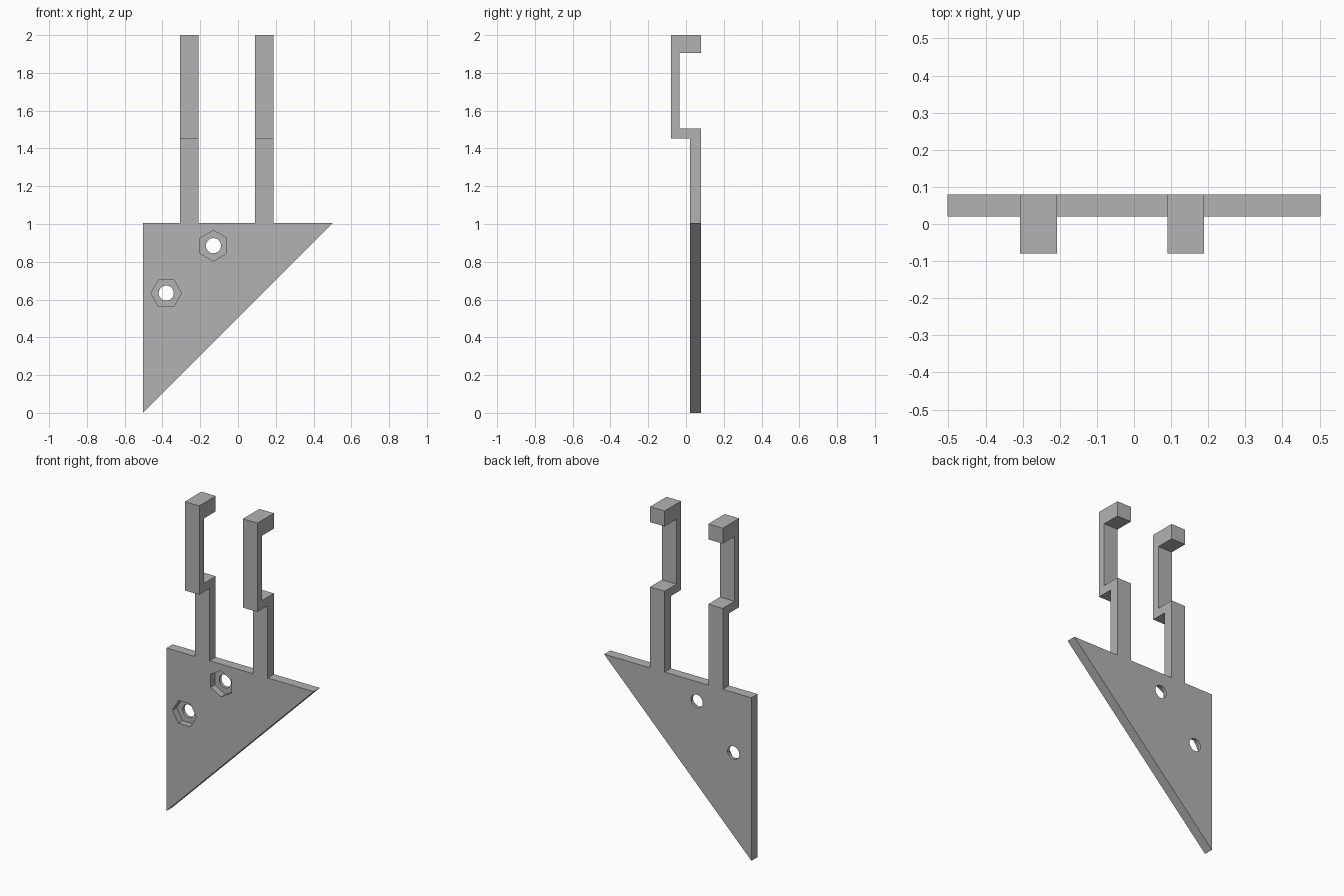
import bpy
import bmesh
from math import pi, cos, sin
from mathutils import Vector

if "Cube" in bpy.data.objects:
    bpy.data.objects.remove(bpy.data.objects["Cube"])

grey = bpy.data.materials.new("plain grey")
grey.use_nodes = True
colour = (0.45, 0.45, 0.45, 1)
grey.diffuse_color = colour
grey.node_tree.nodes["Principled BSDF"].inputs["Base Color"].default_value = colour

FRONT, BACK = 0.02, 0.08     # plate faces along y
POCKET = 0.06                # floor of the nut pockets
PLATE_TOP = 1.006


def prism(name, points, offset):
    """Extrude a closed outline by the offset vector."""
    bm = bmesh.new()
    face = bm.faces.new([bm.verts.new(p) for p in points])
    result = bmesh.ops.extrude_face_region(bm, geom=[face])
    moved = [g for g in result["geom"] if isinstance(g, bmesh.types.BMVert)]
    bmesh.ops.translate(bm, verts=moved, vec=Vector(offset))
    # Close the starting end if the extrusion removed it
    bmesh.ops.holes_fill(bm, edges=[e for e in bm.edges if e.is_boundary], sides=0)
    bmesh.ops.recalc_face_normals(bm, faces=bm.faces)
    mesh = bpy.data.meshes.new(name)
    bm.to_mesh(mesh)
    bm.free()
    mesh.materials.append(grey)
    obj = bpy.data.objects.new(name, mesh)
    bpy.context.collection.objects.link(obj)
    return obj


def ring(x, z, radius, sides, y, turn=0):
    """Regular polygon outline facing the front."""
    angles = [turn + 2 * pi * i / sides for i in range(sides)]
    return [(x + radius * cos(a), y, z + radius * sin(a)) for a in angles]


def cut(target, cutter):
    mod = target.modifiers.new("cut", "BOOLEAN")
    mod.operation = "DIFFERENCE"
    mod.solver = "EXACT"
    mod.object = cutter
    bpy.context.view_layer.objects.active = target
    bpy.ops.object.modifier_apply(modifier=mod.name)
    bpy.data.objects.remove(cutter)


# Triangular plate
plate = prism("triangular_plate",
              [(-0.503, FRONT, 0), (0.503, FRONT, PLATE_TOP), (-0.503, FRONT, PLATE_TOP)],
              (0, BACK - FRONT, 0))

# Bolt holes with hexagonal nut pockets in the front
for x, z, turn in ((-0.13, 0.885, pi / 6), (-0.38, 0.634, 0)):
    cut(plate, prism("pocket_cutter", ring(x, z, 0.081, 6, -0.1, turn), (0, POCKET + 0.1, 0)))
    cut(plate, prism("hole_cutter", ring(x, z, 0.04, 32, -0.1), (0, 0.3, 0)))

# Hooked arms: side profile as (y, z)
profile = [(FRONT, PLATE_TOP), (BACK, PLATE_TOP), (BACK, 1.505), (-0.035, 1.505),
           (-0.035, 1.905), (BACK, 1.905), (BACK, 2), (-0.08, 2),
           (-0.08, 1.452), (FRONT, 1.452)]
for name, x in (("right_hook_arm", -0.307), ("left_hook_arm", 0.09)):
    prism(name, [(x, y, z) for y, z in profile], (0.099, 0, 0))

# Smooth bores, sharp edges elsewhere
bpy.ops.object.select_all(action="DESELECT")
plate.select_set(True)
bpy.context.view_layer.objects.active = plate
bpy.ops.object.shade_smooth_by_angle(angle=pi / 6)
